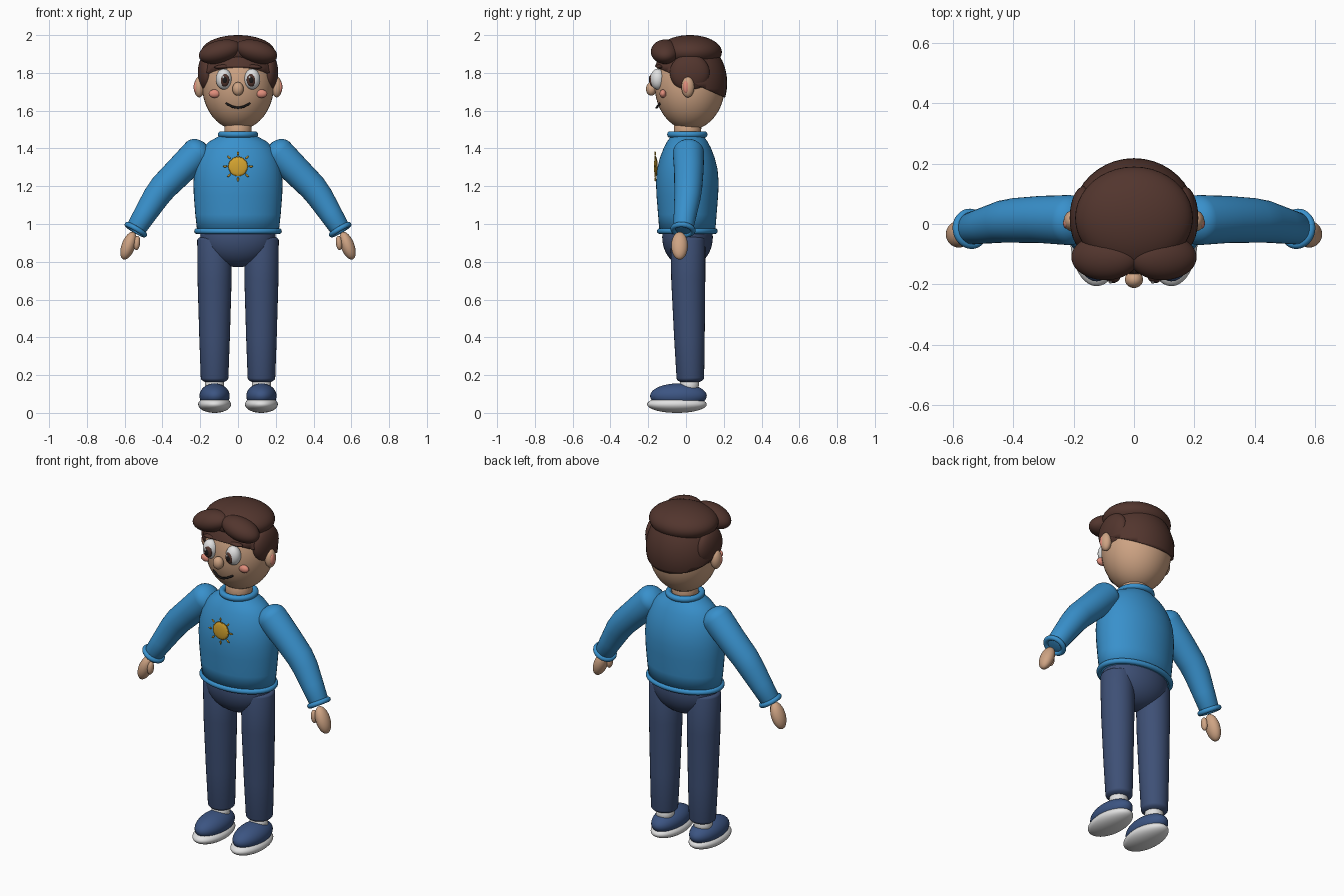
import bpy, bmesh
from math import pi, sin, cos
from mathutils import Vector, Matrix

if "Cube" in bpy.data.objects:
    bpy.data.objects.remove(bpy.data.objects["Cube"], do_unlink=True)


def material(name, *rgb):
    m = bpy.data.materials.new(name)
    m.use_nodes = True
    m.diffuse_color = (*rgb, 1)
    bsdf = next(n for n in m.node_tree.nodes if n.type == "BSDF_PRINCIPLED")
    bsdf.inputs["Base Color"].default_value = (*rgb, 1)
    return m


BLUE = material("sweater blue", 0.04, 0.28, 0.6)
NAVY = material("trouser navy", 0.048, 0.08, 0.18)
SHOE = material("shoe blue", 0.045, 0.09, 0.225)
SKIN = material("skin", 0.62, 0.37, 0.23)
HAIR = material("hair brown", 0.085, 0.036, 0.027)
WHITE = material("white", 0.75, 0.75, 0.75)
GOLD = material("sun gold", 0.68, 0.38, 0.03)
PINK = material("blush pink", 0.75, 0.27, 0.2)
BLACK = material("black", 0.012, 0.01, 0.01)


def finish(name, bm, mat):
    bmesh.ops.recalc_face_normals(bm, faces=bm.faces)
    mesh = bpy.data.meshes.new(name)
    bm.to_mesh(mesh)
    bm.free()
    mesh.materials.append(mat)
    mesh.polygons.foreach_set("use_smooth", [True] * len(mesh.polygons))
    ob = bpy.data.objects.new(name, mesh)
    bpy.context.collection.objects.link(ob)
    return ob


def ball(name, mat, loc, size, tilt=0, cut=None):
    """Ellipsoid tilted about y; cut = (point, normal) removes the far side."""
    bm = bmesh.new()
    bmesh.ops.create_uvsphere(bm, u_segments=40, v_segments=24, radius=1)
    bm.transform(Matrix.LocRotScale(Vector(loc), Matrix.Rotation(tilt, 3, "Y"), Vector(size)))
    if cut:
        geom = bm.verts[:] + bm.edges[:] + bm.faces[:]
        bmesh.ops.bisect_plane(bm, geom=geom, plane_co=cut[0], plane_no=cut[1], clear_outer=True)
        bmesh.ops.holes_fill(bm, edges=[e for e in bm.edges if e.is_boundary])
    return finish(name, bm, mat)


def loft(name, mat, rings, sides=32, closed=False):
    """Skin over rings of (centre, u axis, v axis)."""
    bm = bmesh.new()
    loops = [[bm.verts.new(c + u * cos(2 * pi * i / sides) + v * sin(2 * pi * i / sides))
              for i in range(sides)] for c, u, v in rings]
    pairs = list(zip(loops, loops[1:]))
    if closed:
        pairs.append((loops[-1], loops[0]))
    else:
        bm.faces.new(loops[0])
        bm.faces.new(loops[-1])
    for a, b in pairs:
        for i in range(sides):
            j = (i + 1) % sides
            bm.faces.new((a[i], a[j], b[j], b[i]))
    return finish(name, bm, mat)


def tube(name, mat, path, start=1.0, end=1.0, sides=32):
    """Tapered tube through (x, y, z, radius) with rounded ends."""
    pts = [Vector(p[:3]) for p in path]
    rad = [p[3] for p in path]
    n = len(pts)
    rings = []

    def ring(c, d, r):
        u = Vector((0, 1, 0.01)).cross(d).normalized()
        rings.append((c, u * r, d.cross(u) * r))

    steps = [k * pi / 14 for k in range(1, 7)]
    for i in range(n):
        d = (pts[min(i + 1, n - 1)] - pts[max(i - 1, 0)]).normalized()
        if i == 0:
            for a in reversed(steps):
                ring(pts[0] - d * rad[0] * start * sin(a), d, rad[0] * cos(a))
        ring(pts[i], d, rad[i])
        if i == n - 1:
            for a in steps:
                ring(pts[i] + d * rad[i] * end * sin(a), d, rad[i] * cos(a))
    return loft(name, mat, rings, sides)


def band(name, mat, loc, rx, ry, thick, axis=(0, 0, 1)):
    """Elliptical ring of round section."""
    turn = Vector((0, 0, 1)).rotation_difference(Vector(axis).normalized()).to_matrix()
    rings = []
    for i in range(48):
        a = 2 * pi * i / 48
        out = Vector((cos(a) / rx, sin(a) / ry, 0)).normalized()
        rings.append((Vector(loc) + turn @ Vector((rx * cos(a), ry * sin(a), 0)),
                      turn @ out * thick, turn @ Vector((0, 0, thick))))
    return loft(name, mat, rings, 12, closed=True)


# Sweater body, collar and hem
profile = [(0.95, 0.215, 0.147), (1.05, 0.226, 0.155), (1.15, 0.234, 0.163), (1.22, 0.236, 0.166),
           (1.29, 0.23, 0.16), (1.35, 0.214, 0.145), (1.4, 0.188, 0.126), (1.435, 0.155, 0.108),
           (1.46, 0.11, 0.09), (1.475, 0.08, 0.08)]
loft("sweater_body", BLUE, [(Vector((0, 0.007, z)), Vector((rx, 0, 0)), Vector((0, ry, 0)))
                            for z, rx, ry in profile], 48)
band("collar", BLUE, (0, 0.007, 1.474), 0.09, 0.09, 0.017)
band("hem", BLUE, (0, 0.007, 0.962), 0.217, 0.146, 0.015)

# Sun emblem on the chest
ball("sun_disc", GOLD, (0, -0.16, 1.305), (0.05, 0.01, 0.05))
band("sun_rim", GOLD, (0, -0.16, 1.305), 0.049, 0.049, 0.003, (0, 1, 0))
for k in range(8):
    a = k * pi / 4
    ball("sun_ray", GOLD, (0.068 * sin(a), -0.163, 1.305 + 0.068 * cos(a)), (0.005, 0.004, 0.012), a)

# Hips, neck and head
ball("hips", NAVY, (0, 0.008, 0.93), (0.2, 0.134, 0.158))
tube("neck", SKIN, [(0, 0.007, 1.44, 0.072), (0, 0.01, 1.55, 0.072)], 0.1, 0.1)
ball("head", SKIN, (0, 0.02, 1.735), (0.19, 0.186, 0.237))
ball("nose", SKIN, (0, -0.184, 1.715), (0.03, 0.028, 0.036))
tube("mouth", BLACK, [(x / 100, -0.156 + x * x * 0.0005, 1.616 + x * x * 0.0006, 0.006)
                      for x in range(-6, 7)], sides=10)

# Hair cap, crown and fringe
ball("hair_cap", HAIR, (0, 0.02, 1.747), (0.206, 0.198, 0.237),
     cut=((0, 0.2, 1.672), (0, -0.4, -0.9)))
ball("hair_crown", HAIR, (0, 0.02, 1.91), (0.195, 0.17, 0.09))

for s, side in ((1, "left"), (-1, "right")):
    def part(name):
        return side + "_" + name

    ball(part("fringe"), HAIR, (s * 0.095, -0.11, 1.912), (0.115, 0.076, 0.06), s * 0.25)
    ball(part("side_hair"), HAIR, (s * 0.165, 0.02, 1.8), (0.048, 0.105, 0.1))

    # Face
    ball(part("ear"), SKIN, (s * 0.205, 0.01, 1.725), (0.028, 0.034, 0.055))
    ball(part("inner_ear"), PINK, (s * 0.222, 0.002, 1.725), (0.013, 0.018, 0.034))
    ball(part("eye"), WHITE, (s * 0.075, -0.15, 1.767), (0.042, 0.039, 0.055))
    ball(part("iris"), HAIR, (s * 0.07, -0.178, 1.762), (0.024, 0.016, 0.034))
    ball(part("pupil"), BLACK, (s * 0.07, -0.187, 1.762), (0.014, 0.009, 0.02))
    ball(part("eye_glint"), WHITE, (s * 0.07 - 0.008, -0.193, 1.777), (0.006, 0.004, 0.008))
    ball(part("eyebrow"), HAIR, (s * 0.08, -0.138, 1.833), (0.046, 0.02, 0.011), s * 0.08)
    ball(part("cheek"), PINK, (s * 0.124, -0.122, 1.69), (0.031, 0.018, 0.022))

    # Sleeve, cuff and hand
    tube(part("sleeve"), BLUE, [(s * 0.215, 0.013, 1.375, 0.083), (s * 0.31, 0.015, 1.28, 0.078),
                                (s * 0.395, 0.012, 1.195, 0.074), (s * 0.435, 0.008, 1.142, 0.07),
                                (s * 0.49, -0.004, 1.055, 0.061), (s * 0.54, -0.015, 0.975, 0.053)],
         0.8, 0.2)
    band(part("cuff"), BLUE, (s * 0.541, -0.016, 0.97), 0.053, 0.053, 0.014, (s * 0.5, -0.1, -0.85))
    ball(part("hand"), SKIN, (s * 0.58, -0.034, 0.885), (0.036, 0.044, 0.077), s * -0.36)
    ball(part("thumb"), SKIN, (s * 0.535, -0.052, 0.9), (0.017, 0.02, 0.038), s * -0.1)

    # Trouser leg, sock and shoe
    tube(part("leg"), NAVY, [(s * 0.124, 0.01, 0.915, 0.092), (s * 0.124, 0.012, 0.7, 0.09),
                             (s * 0.124, 0.018, 0.4, 0.081), (s * 0.124, 0.023, 0.185, 0.073)],
         0.3, 0.4)
    tube(part("sock"), WHITE, [(s * 0.124, 0.015, 0.12, 0.05), (s * 0.124, 0.02, 0.17, 0.05)], 0.1, 0.1)
    ball(part("shoe"), SHOE, (s * 0.124, -0.04, 0.09), (0.08, 0.15, 0.066))
    ball(part("sole"), WHITE, (s * 0.124, -0.048, 0.045), (0.087, 0.158, 0.045),
         cut=((0, 0, 0.075), (0, 0, 1)))
